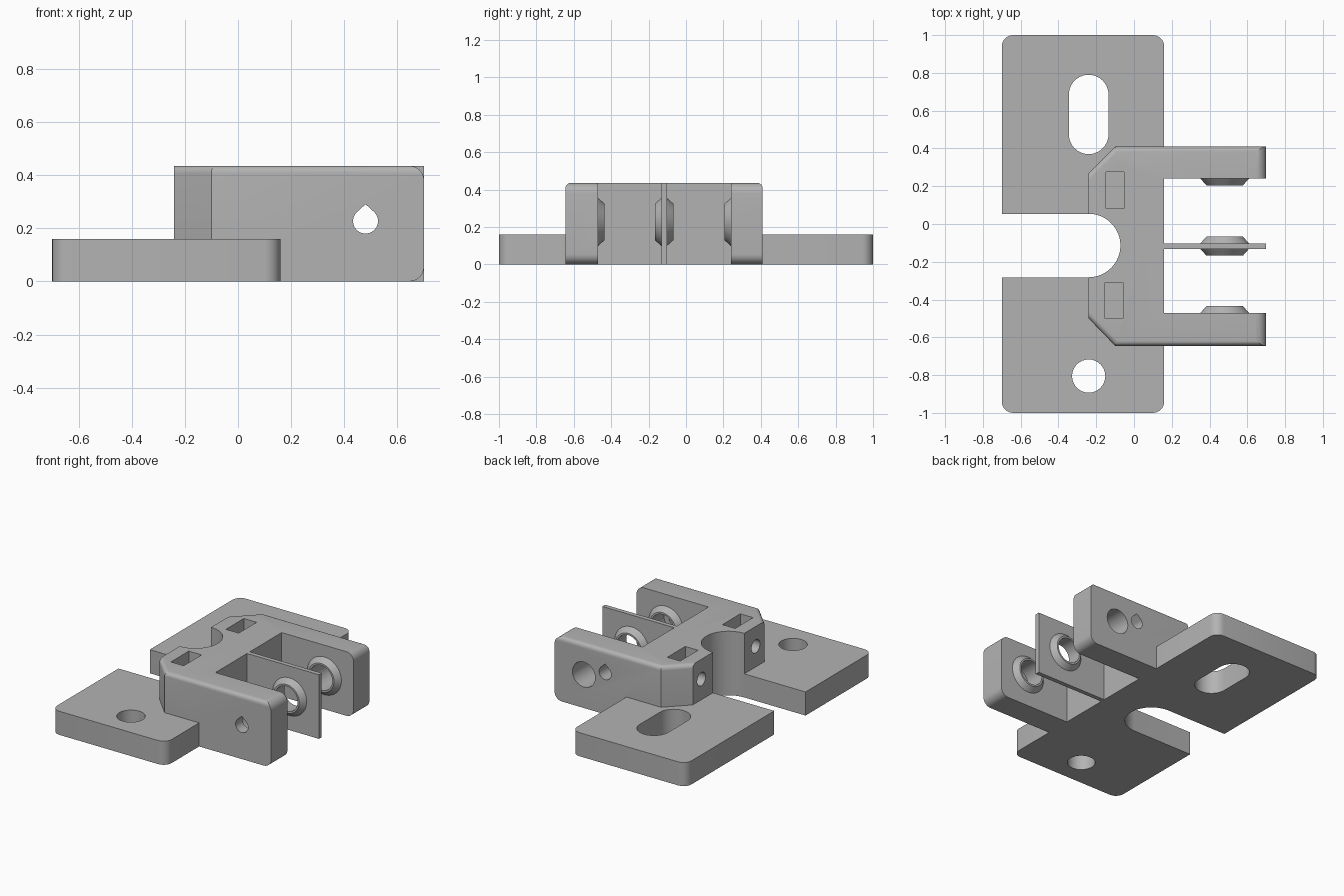
import bpy, bmesh, math
from mathutils import Vector

cube = bpy.data.objects.get("Cube")
if cube:
    bpy.data.objects.remove(cube, do_unlink=True)

grey = bpy.data.materials.new("plain grey")
grey.use_nodes = True
grey.diffuse_color = (0.45, 0.45, 0.45, 1)
grey.node_tree.nodes["Principled BSDF"].inputs["Base Color"].default_value = (0.45, 0.45, 0.45, 1)

TOP, PLATE_TOP, ARM_END, PLATE_EDGE = 0.435, 0.16, 0.70, 0.16
PIN_X, PIN_Z, PIN_R = 0.48, 0.227, 0.085
MID_Y = -0.117
PLACE = {
    "x": lambda a, b, h: Vector((h, a, b)),
    "y": lambda a, b, h: Vector((a, h, b)),
    "z": lambda a, b, h: Vector((a, b, h)),
}


def arc(cx, cy, r, start=0, end=360, n=32):
    """Points on an arc; a full turn leaves out the repeated end point."""
    count = n if end - start == 360 else n + 1
    angles = [math.radians(start + (end - start) * i / n) for i in range(count)]
    return [(cx + r * math.cos(a), cy + r * math.sin(a)) for a in angles]


def teardrop(cx, cy, r):
    return arc(cx, cy, r, 135, 405, 24) + [(cx, cy + r * 1.35)]


def rect(x0, x1, y0, y1):
    return [(x0, y0), (x1, y0), (x1, y1), (x0, y1)]


def prism(name, pts, lo, hi, axis="z", round_edges=None, radius=0.0):
    """Extrude a profile along an axis and optionally round chosen edges."""
    bm = bmesh.new()
    face = bm.faces.new([bm.verts.new(PLACE[axis](a, b, lo)) for a, b in pts])
    out = bmesh.ops.extrude_face_region(bm, geom=[face])
    shift = PLACE[axis](0, 0, hi - lo)
    bmesh.ops.translate(bm, vec=shift, verts=[v for v in out["geom"] if isinstance(v, bmesh.types.BMVert)])
    bmesh.ops.recalc_face_normals(bm, faces=bm.faces)
    if round_edges:
        edges = [e for e in bm.edges if round_edges(*[v.co for v in e.verts])]
        bmesh.ops.bevel(bm, geom=edges, offset=radius, segments=6, profile=0.5, affect="EDGES")
    mesh = bpy.data.meshes.new(name)
    bm.to_mesh(mesh)
    bm.free()
    obj = bpy.data.objects.new(name, mesh)
    bpy.context.collection.objects.link(obj)
    mesh.materials.append(grey)
    return obj


def combine(obj, tool, operation="DIFFERENCE"):
    """Apply a boolean and discard the tool."""
    mod = obj.modifiers.new("cut", "BOOLEAN")
    mod.object, mod.operation, mod.solver = tool, operation, "EXACT"
    bpy.context.view_layer.objects.active = obj
    bpy.ops.object.modifier_apply(modifier=mod.name)
    bpy.data.objects.remove(tool, do_unlink=True)


def add_collar(obj, y, direction):
    """Tapered collar around the pin hole, pointing along +y or -y."""
    sink, height = 0.01, 0.035
    bpy.ops.mesh.primitive_cone_add(
        vertices=48, radius1=0.137, radius2=0.097, depth=height + sink,
        location=(PIN_X, y + direction * (height - sink) / 2, PIN_Z),
        rotation=(-direction * math.pi / 2, 0, 0))
    combine(obj, bpy.context.object, "UNION")


def finish(obj):
    bpy.ops.object.select_all(action="DESELECT")
    obj.select_set(True)
    bpy.context.view_layer.objects.active = obj
    bpy.ops.object.shade_smooth_by_angle(angle=math.radians(25))


# Clevis body: chamfered back, two arms, rounded outer top edges
outline = [(-0.24, -0.50), (-0.10, -0.645), (ARM_END, -0.645), (ARM_END, -0.47),
           (PLATE_EDGE, -0.47), (PLATE_EDGE, 0.24), (ARM_END, 0.24),
           (ARM_END, 0.41), (-0.10, 0.41), (-0.24, 0.27)]


def outer_top(p, q):
    mid = (p + q) / 2
    return min(p.z, q.z) > 0.4 and (mid.y > 0.33 or mid.y < -0.56) and mid.x < 0.6


bracket = prism("mounting_bracket", outline, 0, TOP, "z", outer_top, 0.028)

# Rounded arm ends
r = 0.055
side = [(-0.4, 0), *arc(ARM_END - r, r, r, 270, 360, 8),
        *arc(ARM_END - r, TOP - r, r, 0, 90, 8), (-0.4, TOP)]
combine(bracket, prism("arm_end_shape", side, -0.8, 0.8, "y"), "INTERSECT")

# Base plate with rounded corners
plate = prism("base_plate", rect(-0.70, PLATE_EDGE, -1, 1), 0, PLATE_TOP, "z",
              lambda p, q: abs(p.z - q.z) > 0.1, 0.06)
combine(bracket, plate, "UNION")

# Collars on the inner arm faces
add_collar(bracket, 0.24, -1)
add_collar(bracket, -0.47, 1)

# Openings through the base: open channel, long slot, round hole
channel = [(-0.8, -0.282), *arc(-0.24, -0.114, 0.168, -90, 90, 32), (-0.8, 0.054)]
long_slot = arc(-0.24, 0.685, 0.105, 0, 180, 20) + arc(-0.24, 0.475, 0.105, 180, 360, 20)
for pts in (channel, long_slot, arc(-0.24, -0.805, 0.088)):
    combine(bracket, prism("base_opening", pts, -0.1, 0.6))

# Nut pockets and the screw holes leading into them
for y, x in ((0.178, -0.10), (-0.405, -0.105)):
    combine(bracket, prism("nut_pocket", rect(x - 0.048, x + 0.048, y - 0.096, y + 0.096), 0.2, 0.6))
    combine(bracket, prism("screw_hole", arc(y, 0.30, 0.045), -0.4, x, "x"))

# Pin holes: wide through the back arm, blind in the front arm with a narrow exit
combine(bracket, prism("back_pin_hole", arc(PIN_X, PIN_Z, PIN_R), 0.1, 0.6, "y"))
combine(bracket, prism("front_pin_socket", arc(PIN_X, PIN_Z, PIN_R), -0.57, -0.3, "y"))
combine(bracket, prism("front_pin_exit", teardrop(PIN_X, PIN_Z, 0.047), -0.8, -0.5, "y"))
combine(bracket, prism("side_hole", teardrop(0.32, 0.28, 0.045), 0.29, 0.6, "y"))
finish(bracket)

# Thin divider between the arms with a collar on both sides
divider = prism("divider_plate", rect(PLATE_EDGE, ARM_END, 0, TOP), MID_Y - 0.015, MID_Y + 0.015, "y")
for s in (-1, 1):
    add_collar(divider, MID_Y + s * 0.015, s)
combine(divider, prism("divider_hole", arc(PIN_X, PIN_Z, PIN_R), -0.3, 0.1, "y"))
finish(divider)
